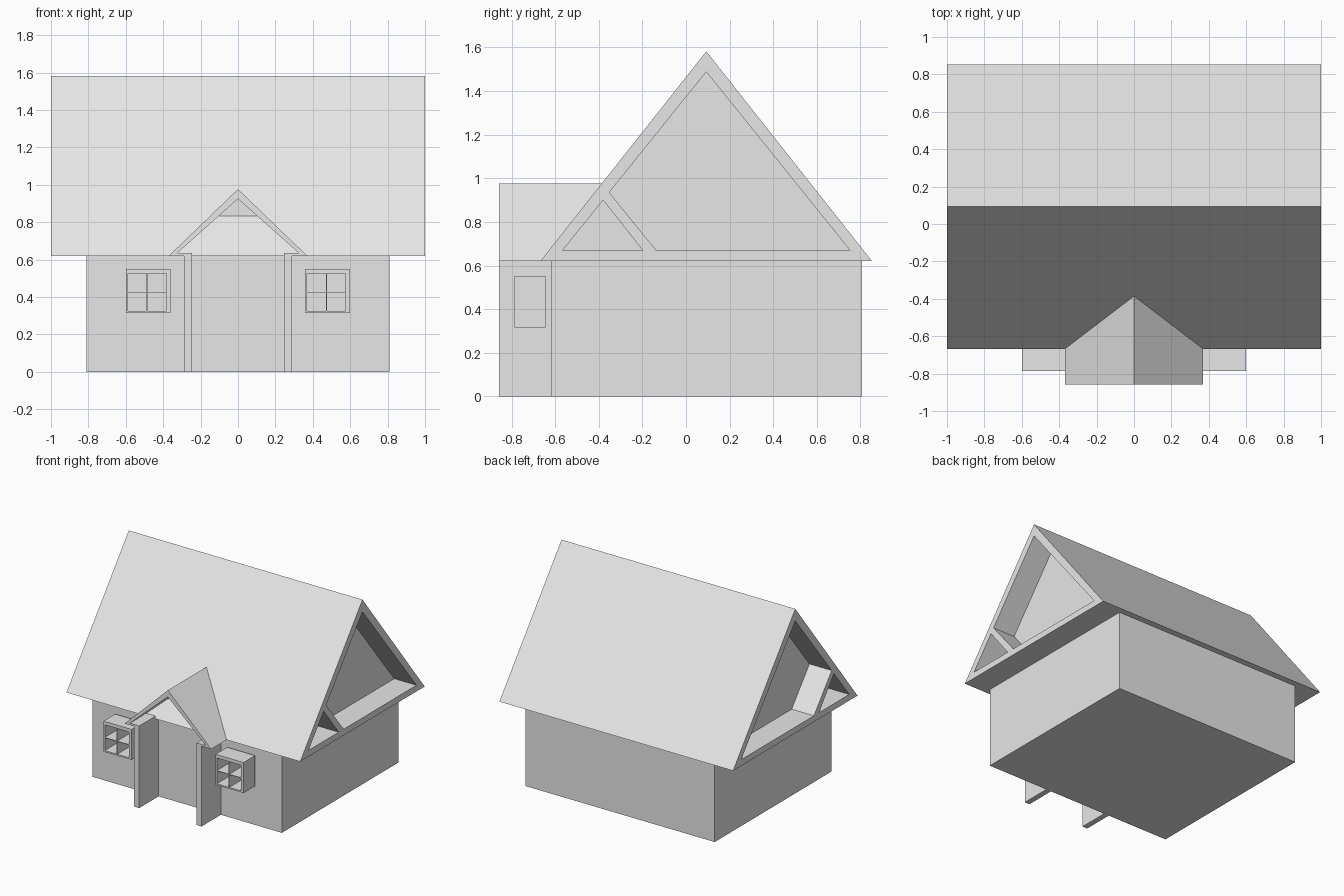
import bpy
import bmesh

cube = bpy.data.objects.get("Cube")
if cube:
    bpy.data.objects.remove(cube, do_unlink=True)

# One plain grey for the whole cottage
GREY = (0.8, 0.8, 0.8, 1.0)
grey = bpy.data.materials.new("plain_grey")
grey.use_nodes = True
grey.diffuse_color = GREY
grey.node_tree.nodes["Principled BSDF"].inputs["Base Color"].default_value = GREY


def prism(name, profile, axis, start, end):
    """Extrude a flat outline along x (outline in y, z) or y (outline in x, z)."""
    def place(p, t):
        return (t, p[0], p[1]) if axis == "x" else (p[0], t, p[1])

    bm = bmesh.new()
    near = [bm.verts.new(place(p, start)) for p in profile]
    far = [bm.verts.new(place(p, end)) for p in profile]
    bm.faces.new(near)
    bm.faces.new(far)
    for i in range(len(profile)):
        j = (i + 1) % len(profile)
        bm.faces.new((near[i], near[j], far[j], far[i]))
    bmesh.ops.recalc_face_normals(bm, faces=bm.faces)
    mesh = bpy.data.meshes.new(name)
    bm.to_mesh(mesh)
    bm.free()
    mesh.materials.append(grey)
    obj = bpy.data.objects.new(name, mesh)
    bpy.context.collection.objects.link(obj)
    return obj


def box(name, x, y, z):
    outline = [(x[0], z[0]), (x[1], z[0]), (x[1], z[1]), (x[0], z[1])]
    return prism(name, outline, "y", *y)


def cut(target, cutter):
    """Carve the cutter out of the target, then discard the cutter."""
    cutter.hide_render = True
    mod = target.modifiers.new("cut", "BOOLEAN")
    mod.operation = "DIFFERENCE"
    mod.solver = "EXACT"
    mod.object = cutter
    bpy.context.view_layer.objects.active = target
    bpy.ops.object.modifier_apply(modifier=mod.name)
    bpy.data.objects.remove(cutter, do_unlink=True)


WALL = 0.81      # half width of the house
FRONT = -0.62    # front wall
PORCH = -0.857   # front of the porch
EAVES = 0.62

# House body
box("house_walls", (-WALL, WALL), (FRONT, 0.806), (0, EAVES))

# Main roof with recessed gable ends
roof = prism("main_roof", [(-0.668, EAVES), (0.853, EAVES), (0.093, 1.582)], "x", -1, 1)
big_recess = [(0.093, 1.488), (0.753, 0.668), (-0.135, 0.668), (-0.352, 0.935)]
small_recess = [(-0.567, 0.668), (-0.197, 0.668), (-0.38, 0.9)]
for side in (-1, 1):
    for outline in (big_recess, small_recess):
        cut(roof, prism("recess_cutter", outline, "x", side * WALL, side * 1.1))

# Porch roof: a hollow gable with small inward feet over the posts
half = [(0.245, 0.62), (0.37, 0.62), (0, 0.977), (-0.37, 0.62), (-0.245, 0.62)]
inner = [(-0.245, 0.635), (-0.325, 0.635), (0, 0.925), (0.325, 0.635), (0.245, 0.635)]
prism("porch_roof", half + inner, "y", PORCH, -0.385)
prism("porch_back_panel", [(-0.2, 0.75), (0.2, 0.75), (0, 0.93)], "y", -0.5, -0.4)

# Porch side walls
for side, label in ((-1, "right"), (1, "left")):
    xs = sorted((side * 0.245, side * 0.288))
    box("porch_wall_" + label, xs, (PORCH, FRONT), (0, EAVES))

# Window boxes with four open panes each
for x0, label in ((-0.6, "right"), (0.359, "left")):
    window = box("window_" + label, (x0, x0 + 0.24), (-0.787, -0.645), (0.315, 0.551))
    for dx in (0.011, 0.117):
        for z in (0.326, 0.428):
            pane = box("pane_cutter", (x0 + dx, x0 + dx + 0.1), (-0.9, -0.63), (z, z + 0.097))
            cut(window, pane)
